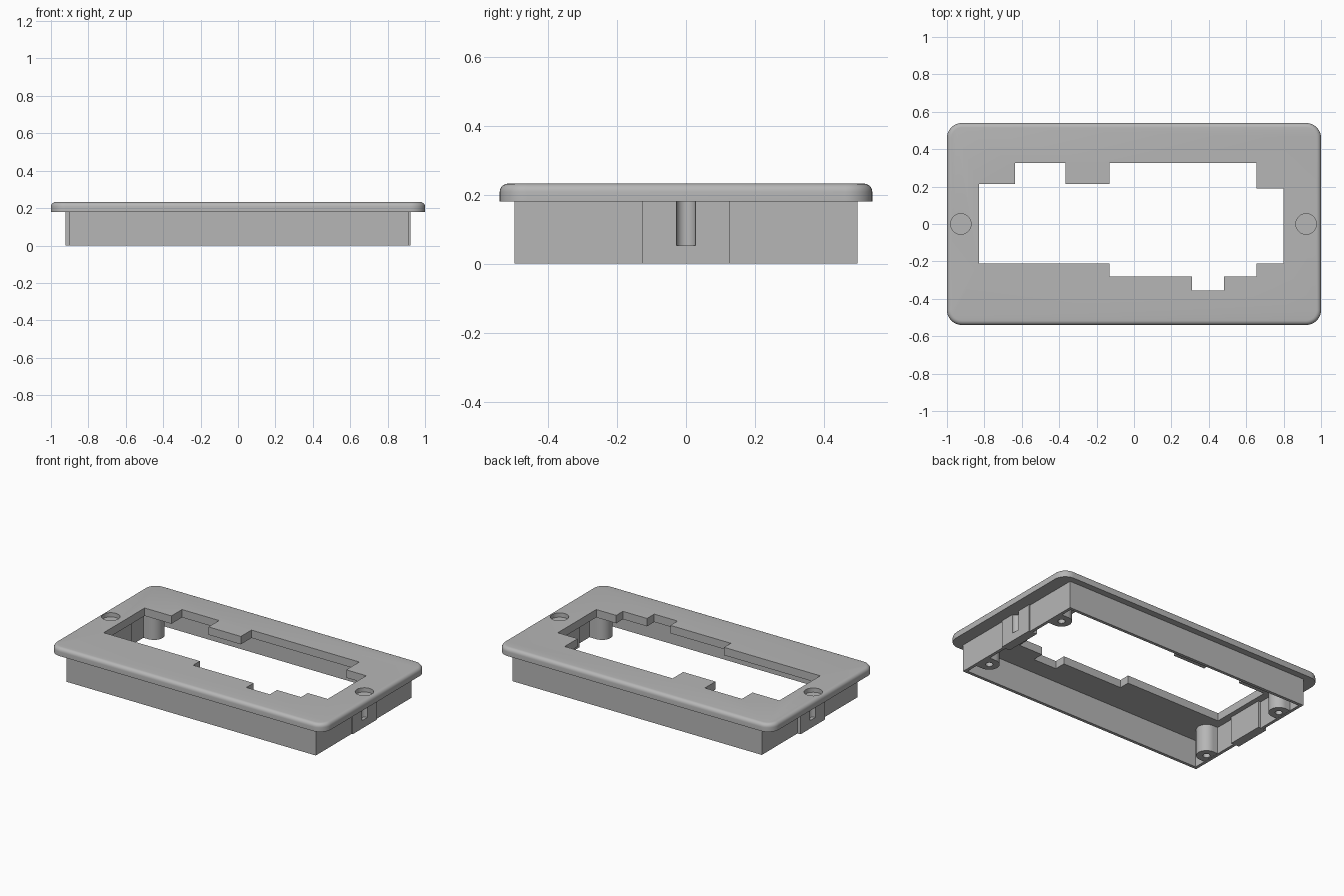
import bpy, bmesh, math

cube = bpy.data.objects.get("Cube")
if cube:
    bpy.data.objects.remove(cube, do_unlink=True)

grey = bpy.data.materials.new("grey_plastic")
grey.use_nodes = True
GREY = (0.47, 0.47, 0.47, 1)
grey.diffuse_color = GREY
grey.node_tree.nodes["Principled BSDF"].inputs["Base Color"].default_value = GREY

PLATE_BOTTOM, PLATE_TOP = 0.18, 0.232
HALF_Y = 0.497
ENDS = (-0.90, 0.914)
WALL = 0.02


def prism(name, points, z0, z1):
    """Extrude a flat outline from z0 to z1."""
    bm = bmesh.new()
    face = bm.faces.new([bm.verts.new((x, y, z0)) for x, y in points])
    top = bmesh.ops.extrude_face_region(bm, geom=[face])["geom"]
    bmesh.ops.translate(bm, vec=(0, 0, z1 - z0),
                        verts=[g for g in top if isinstance(g, bmesh.types.BMVert)])
    bmesh.ops.recalc_face_normals(bm, faces=bm.faces)
    mesh = bpy.data.meshes.new(name)
    bm.to_mesh(mesh)
    bm.free()
    mesh.materials.append(grey)
    obj = bpy.data.objects.new(name, mesh)
    bpy.context.collection.objects.link(obj)
    return obj


def box(name, x0, x1, y0, y1, z0, z1):
    return prism(name, [(x0, y0), (x1, y0), (x1, y1), (x0, y1)], z0, z1)


def arc(cx, cy, r, start, end, steps):
    return [(cx + r * math.cos(math.radians(start + (end - start) * i / steps)),
             cy + r * math.sin(math.radians(start + (end - start) * i / steps)))
            for i in range(steps + 1)]


def cylinder(name, cx, cy, r, z0, z1, sides=40):
    return prism(name, arc(cx, cy, r, 0, 360, sides)[:-1], z0, z1)


def apply_modifiers(obj):
    bpy.context.view_layer.objects.active = obj
    for mod in list(obj.modifiers):
        bpy.ops.object.modifier_apply(modifier=mod.name)


def cut(obj, cutter):
    mod = obj.modifiers.new("cut", "BOOLEAN")
    mod.operation, mod.solver, mod.object = "DIFFERENCE", "EXACT", cutter
    cutter.hide_render = True
    apply_modifiers(obj)
    bpy.data.objects.remove(cutter, do_unlink=True)


def smooth(obj):
    bpy.ops.object.select_all(action="DESELECT")
    obj.select_set(True)
    bpy.context.view_layer.objects.active = obj
    bpy.ops.object.shade_smooth_by_angle(angle=math.radians(30))


# Face plate with rounded corners and a rounded top rim
R = 0.08
outline = []
for sx, sy, a in ((1, 1, 0), (-1, 1, 90), (-1, -1, 180), (1, -1, 270)):
    outline += arc(sx * (1 - R), sy * (0.54 - R), R, a, a + 90, 10)
plate = prism("face_plate", outline, PLATE_BOTTOM, PLATE_TOP)
bm = bmesh.new()
bm.from_mesh(plate.data)
rim = [e for e in bm.edges if all(v.co.z > PLATE_TOP - 0.001 for v in e.verts)]
bmesh.ops.bevel(bm, geom=rim, offset=0.024, segments=5, profile=0.5, affect="EDGES")
bm.to_mesh(plate.data)
bm.free()

# Stepped window through the plate
window = [(-0.83, -0.21), (-0.13, -0.21), (-0.13, -0.28), (0.31, -0.28),
          (0.31, -0.355), (0.48, -0.355), (0.48, -0.28), (0.655, -0.28),
          (0.655, -0.21), (0.80, -0.21), (0.80, 0.19), (0.655, 0.19),
          (0.655, 0.325), (-0.13, 0.325), (-0.13, 0.215), (-0.365, 0.215),
          (-0.365, 0.325), (-0.635, 0.325), (-0.635, 0.215), (-0.83, 0.215)]
cut(plate, prism("window_cutter", window, 0.1, 0.3))

# Round recesses at both ends of the plate
for x in (-0.926, 0.92):
    cut(plate, cylinder("recess_cutter", x, 0, 0.055, 0.204, 0.3))
smooth(plate)

# Thin skirt wall under the plate
skirt = box("skirt_wall", *ENDS, -HALF_Y, HALF_Y, 0, PLATE_BOTTOM)
cut(skirt, box("skirt_cutter", ENDS[0] + WALL, ENDS[1] - WALL,
               WALL - HALF_Y, HALF_Y - WALL, -0.1, 0.3))
# Gaps in the end walls where the thick end blocks sit
for x in ENDS:
    cut(skirt, box("gap_cutter", x - 0.05, x + 0.05, -0.126, 0.126, -0.1, 0.3))

for side, end, label in ((-1, ENDS[0], "right"), (1, ENDS[1], "left")):
    # Thick end block with a vertical groove in its outer face
    face = 0.922 * side
    x0, x1 = sorted((face, 0.862 * side))
    block = box(label + "_end_block", x0, x1, -0.126, 0.126, 0, PLATE_BOTTOM)
    cut(block, cylinder("groove_cutter", face, 0, 0.0275, 0.052, 0.3))
    smooth(block)

    # Screw posts: round on the inner side, joined to the end wall
    for sy, where in ((-1, "front"), (1, "back")):
        cx, cy, r = 0.845 * side, 0.335 * sy, 0.062
        wall_x = end - side * 0.01
        turn = 90 if side > 0 else -90
        shape = arc(cx, cy, r, turn, turn + 180, 20)
        shape += [(wall_x, shape[-1][1]), (wall_x, shape[0][1])]
        post = prism(f"{where}_{label}_screw_post", shape, 0.001, PLATE_BOTTOM)
        cut(post, cylinder("screw_hole_cutter", cx, cy, 0.022, -0.1, 0.13, 24))
        smooth(post)
